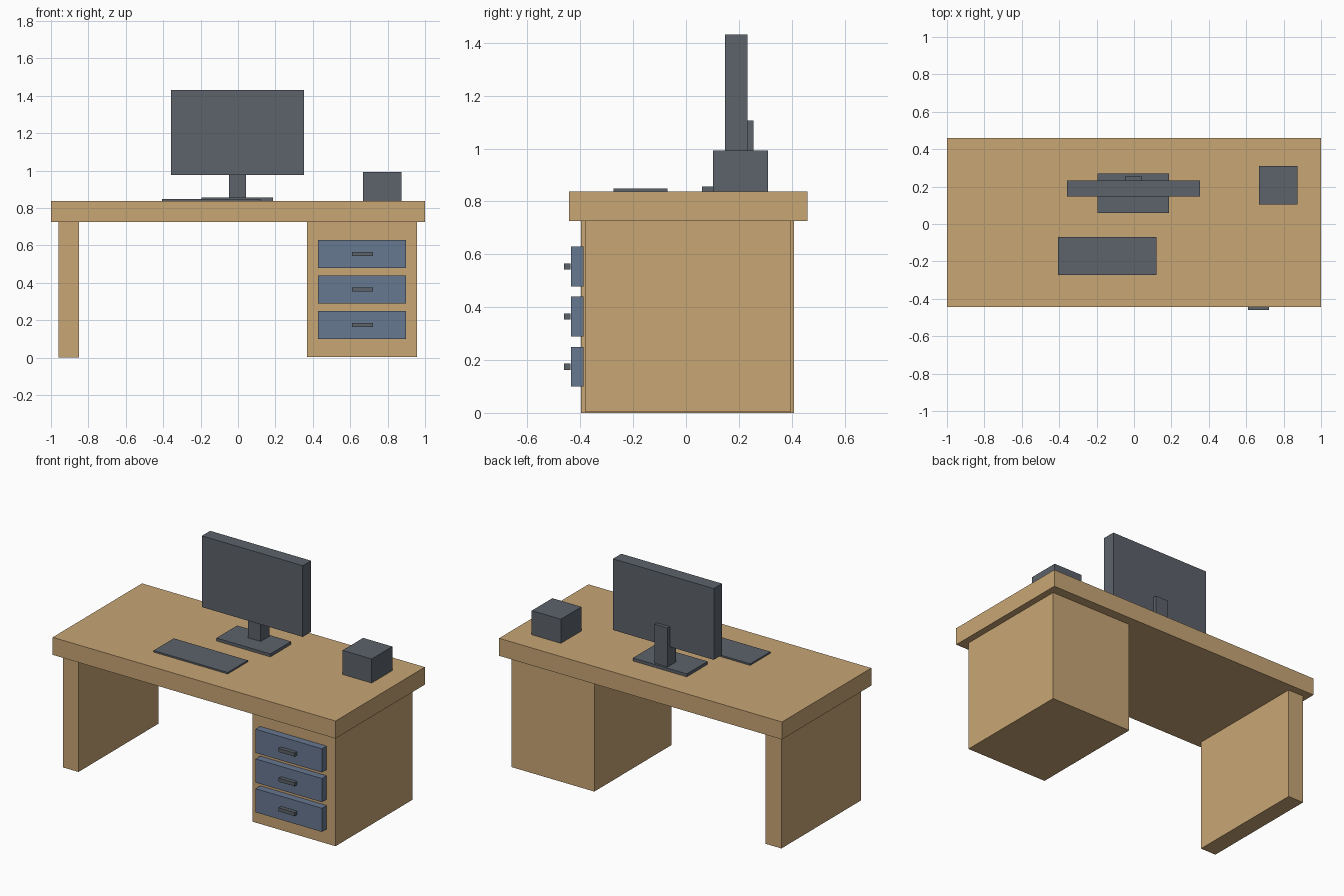
import bpy

if "Cube" in bpy.data.objects:
    bpy.data.objects.remove(bpy.data.objects["Cube"])


def material(name, rgb):
    m = bpy.data.materials.new(name)
    m.diffuse_color = (*rgb, 1)
    m.use_nodes = True
    m.node_tree.nodes["Principled BSDF"].inputs["Base Color"].default_value = m.diffuse_color
    return m


wood = material("light wood", (0.58, 0.38, 0.178))
grey = material("dark grey", (0.107, 0.125, 0.147))
blue = material("slate blue", (0.136, 0.188, 0.283))


def box(name, x, y, z, mat):
    """Box spanning the given (min, max) ranges."""
    bpy.ops.mesh.primitive_cube_add(size=1, location=[(a + b) / 2 for a, b in (x, y, z)])
    ob = bpy.context.object
    ob.name = name
    ob.scale = [b - a for a, b in (x, y, z)]
    bpy.ops.object.transform_apply(location=False, rotation=False, scale=True)
    ob.data.materials.append(mat)
    return ob


TOP = 0.838  # height of the work surface

# Desk
box("desk_top", (-1, 1), (-0.443, 0.459), (0.726, TOP), wood)
box("leg_panel", (-0.961, -0.85), (-0.397, 0.409), (0, 0.726), wood)
box("drawer_cabinet", (0.37, 0.957), (-0.382, 0.397), (0.003, 0.726), wood)

# Drawers with handles
for i in range(3):
    z = 0.099 + 0.19 * i
    box(f"drawer_{i + 1}", (0.428, 0.898), (-0.435, -0.388), (z, z + 0.151), blue)
    box(f"handle_{i + 1}", (0.61, 0.723), (-0.461, -0.437), (z + 0.064, z + 0.087), grey)

# Monitor on its stand
box("monitor_base", (-0.194, 0.187), (0.06, 0.269), (TOP, 0.857), grey)
box("monitor_neck", (-0.048, 0.043), (0.168, 0.255), (0.857, 1.106), grey)
box("monitor_screen", (-0.359, 0.354), (0.148, 0.232), (0.977, 1.432), grey)

# Desk items
box("keyboard", (-0.405, 0.119), (-0.274, -0.07), (TOP, 0.848), grey)
box("storage_cube", (0.667, 0.873), (0.103, 0.311), (TOP, 0.992), grey)
